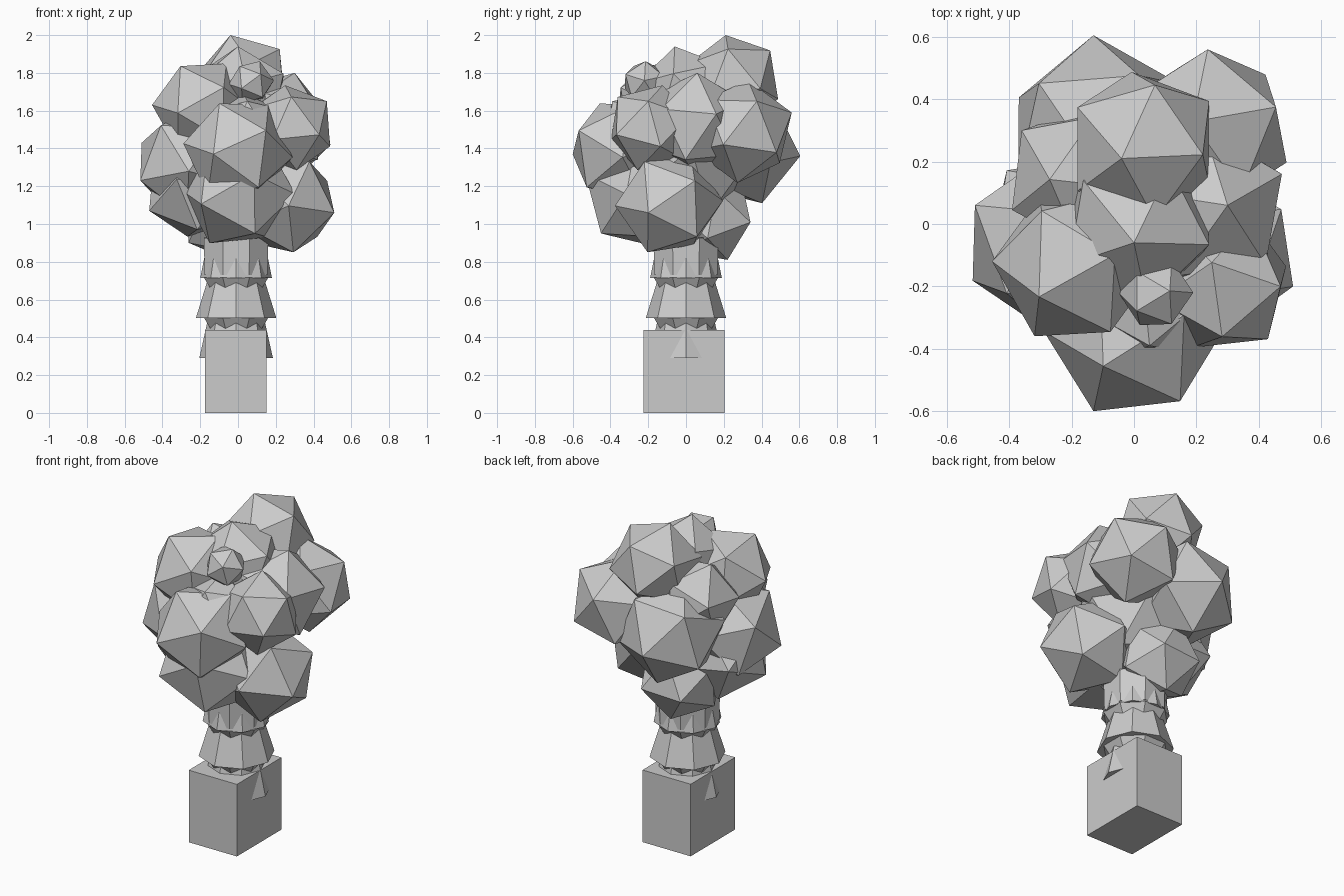
import bpy, bmesh, math
from mathutils import Vector, Matrix

if "Cube" in bpy.data.objects:
    bpy.data.objects.remove(bpy.data.objects["Cube"])


def finish(bm, name):
    bmesh.ops.recalc_face_normals(bm, faces=bm.faces)
    mesh = bpy.data.meshes.new(name)
    bm.to_mesh(mesh)
    bm.free()
    obj = bpy.data.objects.new(name, mesh)
    bpy.context.collection.objects.link(obj)
    return obj


def cone(name, z0, z1, r0, r1, turn=0.0):
    bm = bmesh.new()
    place = Matrix.Translation((-0.01, 0, (z0 + z1) / 2)) @ Matrix.Rotation(turn, 4, 'Z')
    bmesh.ops.create_cone(bm, cap_ends=True, segments=8, radius1=r0,
                          radius2=r1, depth=z1 - z0, matrix=place)
    return finish(bm, name)


def leaf_clump(name, centre, tip, twist):
    """Icosahedron about centre with one corner at tip, twisted about that axis."""
    c = Vector(centre)
    axis = Vector(tip) - c
    rot = axis.to_track_quat('Z', 'Y').to_matrix().to_4x4()
    rot = rot @ Matrix.Rotation(math.radians(twist), 4, 'Z')
    bm = bmesh.new()
    bmesh.ops.create_icosphere(bm, subdivisions=1, radius=axis.length,
                               matrix=Matrix.Translation(c) @ rot)
    return finish(bm, name)


# Planter box
bm = bmesh.new()
bmesh.ops.create_cube(bm, size=1, matrix=Matrix.Translation((-0.0125, -0.01, 0.22))
                      @ Matrix.Diagonal((0.325, 0.43, 0.44, 1)))
finish(bm, "planter_box")

# Trunk: three flared rings, each with a collar that opens upward beneath the next
for i, r in enumerate((0.195, 0.213, 0.19)):
    z = 0.29 + 0.212 * i
    cone(f"trunk_ring_{i + 1}", z, z + 0.21, r, 0.148)
    cone(f"trunk_collar_{i + 1}", z + 0.145, z + 0.215, 0.14, 0.185, math.pi / 8)
cone("trunk_head", 0.73, 0.92, 0.18, 0.185, math.pi / 8)

# Foliage: centre, one outer corner and twist of each clump
clumps = {
    "crown_top": ((0.03, 0.25, 1.755), (-0.04, 0.21, 2.0), 59),
    "crown_core": ((0.01, 0.0, 1.68), (0.0, -0.06, 1.94), 0),
    "heart": ((0.0, 0.0, 1.35), (0.38, 0.03, 1.4), 0),
    "front_middle": ((0.0, -0.34, 1.39), (-0.13, -0.6, 1.37), 26),
    "front_low": ((0.0, -0.25, 1.17), (0.09, -0.45, 0.95), 26),
    "front_high": ((0.04, -0.25, 1.5), (0.05, -0.39, 1.65), 20),
    "front_small": ((0.07, -0.22, 1.75), (0.19, -0.22, 1.76), 15),
    "right_back": ((0.24, 0.3, 1.49), (0.455, 0.375, 1.65), 8),
    "right_front": ((0.28, -0.19, 1.51), (0.47, -0.2, 1.65), 0),
    "right_middle": ((0.22, 0.05, 1.53), (0.3, 0.06, 1.8), 0),
    "right_low": ((0.25, -0.09, 1.11), (0.51, -0.2, 1.06), 34),
    "left_high": ((-0.19, -0.13, 1.62), (-0.455, -0.12, 1.63), 63),
    "left_middle": ((-0.26, -0.06, 1.32), (-0.51, 0.06, 1.43), 38),
    "left_low": ((-0.22, -0.04, 1.19), (-0.47, -0.1, 1.07), 26),
    "back_left": ((-0.11, 0.3, 1.4), (-0.13, 0.605, 1.36), 48),
    "back_high": ((-0.17, 0.15, 1.56), (-0.36, 0.3, 1.6), 0),
    "back_low": ((-0.06, 0.13, 1.04), (-0.05, 0.22, 0.81), 45),
}
for name, (centre, tip, twist) in clumps.items():
    leaf_clump("foliage_" + name, centre, tip, twist)
